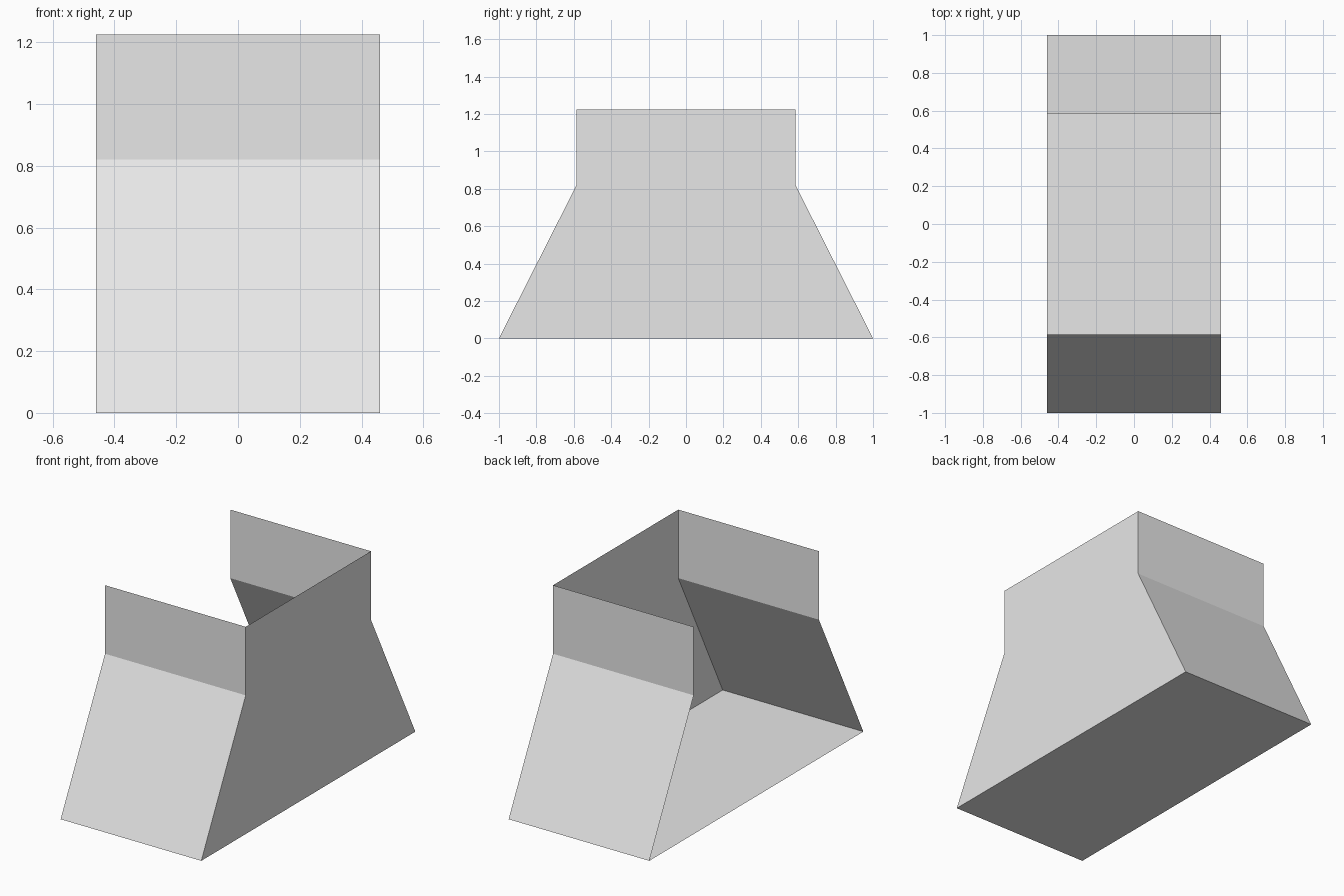
import bpy
import bmesh

# Remove the default cube
cube = bpy.data.objects.get("Cube")
if cube:
    bpy.data.objects.remove(cube, do_unlink=True)

HALF_WIDTH = 0.46
FOOT, NECK = 1.0, 0.585
BEND, TOP = 0.82, 1.225

# Plain grey finish
grey = bpy.data.materials.new("light_grey")
grey.use_nodes = True
colour = (0.8, 0.8, 0.8, 1)
grey.diffuse_color = colour
grey.node_tree.nodes["Principled BSDF"].inputs["Base Color"].default_value = colour


def make_sheet(name, polygons):
    """Build a thin sheet from polygons that share corner points."""
    bm = bmesh.new()
    corners = {}
    for polygon in polygons:
        for point in polygon:
            if point not in corners:
                corners[point] = bm.verts.new(point)
        bm.faces.new([corners[point] for point in polygon])
    mesh = bpy.data.meshes.new(name)
    bm.to_mesh(mesh)
    bm.free()
    mesh.materials.append(grey)
    obj = bpy.data.objects.new(name, mesh)
    bpy.context.collection.objects.link(obj)


def strip(a, b):
    """Quad spanning the full width between two (y, z) profile points."""
    return [(-HALF_WIDTH, *a), (HALF_WIDTH, *a), (HALF_WIDTH, *b), (-HALF_WIDTH, *b)]


# Half profile of the sloping, then upright, end panels
profile = [(FOOT, 0), (NECK, BEND), (NECK, TOP)]
front = [(-y, z) for y, z in profile]

# Front and back panels, bent at the neck
make_sheet("front_panel", [strip(a, b) for a, b in zip(front, front[1:])])
make_sheet("back_panel", [strip(b, a) for a, b in zip(profile, profile[1:])])

# Floor, facing down
make_sheet("floor", [strip(profile[0], front[0])])

# Closed side wall; the opposite side and the top stay open
outline = front[:1] + profile + front[:0:-1]
make_sheet("side_wall", [[(HALF_WIDTH, y, z) for y, z in outline]])
